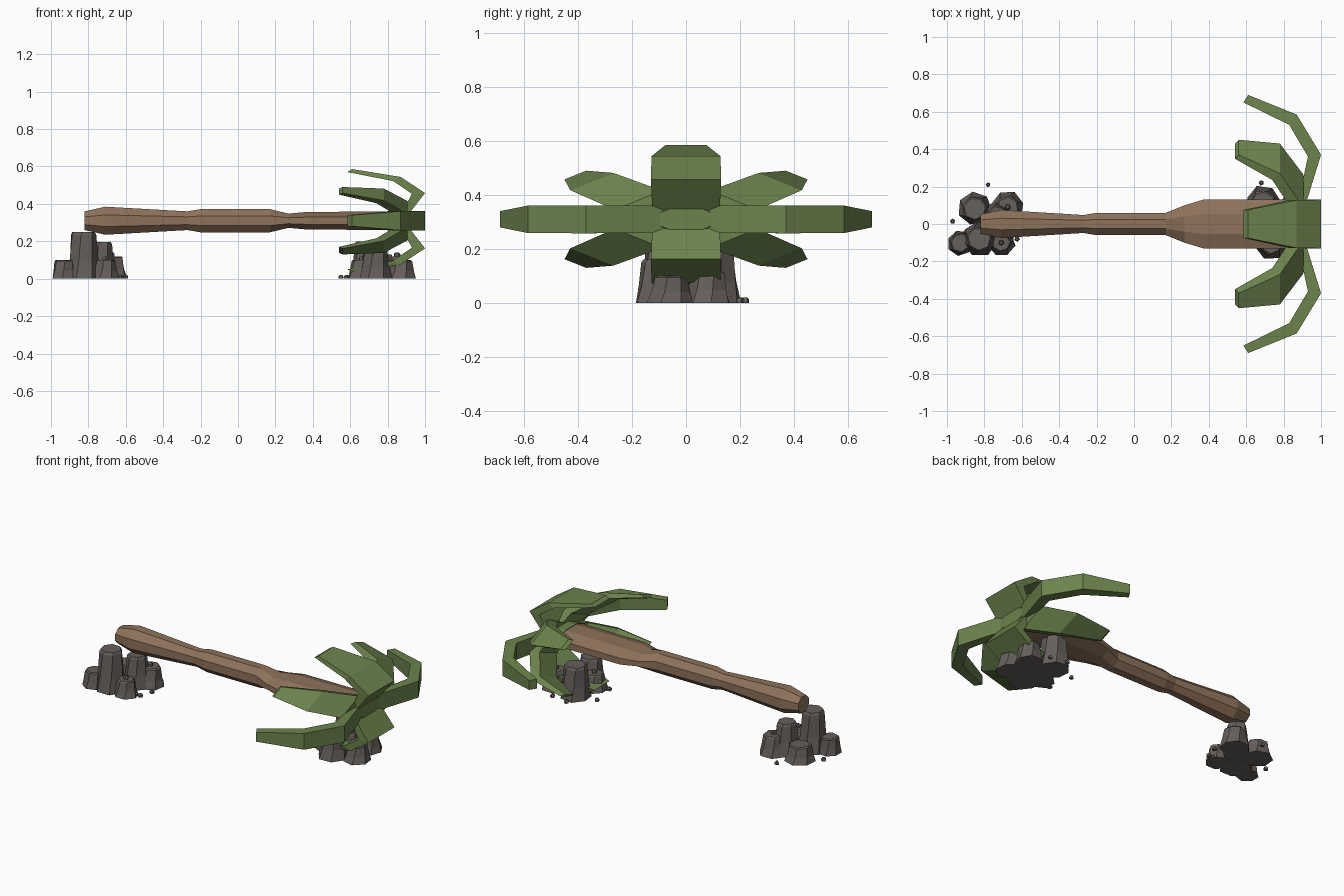
import bpy, bmesh, random
from math import cos, sin, pi, radians

if "Cube" in bpy.data.objects:
    bpy.data.objects.remove(bpy.data.objects["Cube"])

random.seed(4)
AXIS_Z = 0.31      # height of the trunk axis
SQUASH = 0.4       # crown is flattened vertically


def material(name, rgb):
    m = bpy.data.materials.new(name)
    m.diffuse_color = (*rgb, 1)
    m.use_nodes = True
    m.node_tree.nodes["Principled BSDF"].inputs["Base Color"].default_value = m.diffuse_color
    return m


BARK = material("bark", (0.27, 0.17, 0.105))
LEAF = material("leaf", (0.15, 0.23, 0.075))
ROCK = material("rock", (0.13, 0.115, 0.108))


def loft(name, rings, mat):
    """Skin a list of equal-length point rings and cap both ends."""
    bm = bmesh.new()
    vs = [[bm.verts.new(p) for p in r] for r in rings]
    n = len(vs[0])
    for a, b in zip(vs, vs[1:]):
        for i in range(n):
            j = (i + 1) % n
            bm.faces.new((a[i], a[j], b[j], b[i]))
    bm.faces.new(vs[0][::-1])
    bm.faces.new(vs[-1])
    bmesh.ops.recalc_face_normals(bm, faces=bm.faces)
    me = bpy.data.meshes.new(name)
    bm.to_mesh(me)
    bm.free()
    ob = bpy.data.objects.new(name, me)
    me.materials.append(mat)
    bpy.context.collection.objects.link(ob)
    return ob


def ellipse_ring(x, ry, rz, n=8, turn=0.0):
    k = 1 / cos(pi / n)
    return [(x, ry * k * cos(2 * pi * (i + .5) / n + turn),
             AXIS_Z + rz * k * sin(2 * pi * (i + .5) / n + turn)) for i in range(n)]


# Trunk: x, half width, half height
trunk = [(-0.82, .052, .05), (-0.71, .075, .075), (-0.27, .048, .05), (-0.2, .06, .062),
         (0.17, .06, .062), (0.27, .10, .038), (0.37, .13, .047), (0.88, .13, .05)]
loft("trunk", [ellipse_ring(*s) for s in trunk], BARK)

# Crown hub joining the fronds
loft("crown_hub", [ellipse_ring(x, r, r * SQUASH) for x, r in
                   ((.80, .132), (.90, .132), (.915, .11))], LEAF)

# Frond sections: outer x, outer radius, inner x, inner radius, half width
LONG = [(.91, .08, .87, .08, .125), (1.0, .37, .93, .36, .13),
        (.87, .585, .83, .53, .128), (.61, .69, .585, .65, .075)]
SHORT = [(.91, .08, .86, .08, .11), (.905, .25, .85, .22, .125),
         (.78, .495, .74, .445, .113), (.56, .58, .54, .55, .057)]


def frond(name, sections, angle):
    c, s = cos(radians(angle)), sin(radians(angle))

    def place(x, r, w):
        return (x, r * c - w * s, AXIS_Z + SQUASH * (r * s + w * c))
    rings = [[place(xo, ro, -w), place(xo, ro, w), place(xi, ri, w), place(xi, ri, -w)]
             for xo, ro, xi, ri, w in sections]
    loft(name, rings, LEAF)


for k in range(8):
    frond(f"frond_{k + 1}", SHORT if k % 2 else LONG, k * 45)


# Rocks: faceted flared columns
def rock(name, x, y, h, base, top, n=7):
    turn = random.uniform(0, pi)
    jit = [random.uniform(.93, 1.06) for _ in range(n)]
    rings = []
    for t, r in ((0, base), (.4, base * .45 + top * .55), (.94, top), (1, top * .88)):
        rings.append([(x + r * jit[i] * cos(turn + 2 * pi * i / n),
                       y + r * jit[i] * sin(turn + 2 * pi * i / n), h * t) for i in range(n)])
        turn += .12
    loft(name, rings, ROCK)


def pebble(name, x, y, z=0.0):
    r = random.uniform(.012, .017)
    a = random.uniform(0, pi)
    loft(name, [[(x + r * k * cos(a + i * pi / 2.5), y + r * k * sin(a + i * pi / 2.5), z + dz)
                 for i in range(5)] for dz, k in ((0, 1.1), (.012, 1.1), (.02, .6))], ROCK)


# x, y, height, base radius, top radius
left_rocks = [(-.83, -.08, .25, .095, .07), (-.73, .04, .195, .085, .06),
              (-.85, .08, .10, .09, .065), (-.93, -.10, .10, .07, .055),
              (-.675, .09, .12, .085, .06), (-.71, -.10, .10, .075, .052)]
right_rocks = [(.69, .11, .20, .095, .07), (.73, -.10, .16, .09, .065),
               (.87, -.06, .10, .085, .06), (.85, .08, .12, .085, .06),
               (.66, -.03, .10, .08, .055), (.77, .0, .13, .09, .06)]
left_pebbles = [(-.78, .21), (-.97, .015), (-.625, -.08), (-.66, -.08), (-.60, .0),
                (-.675, .09, .12), (-.71, -.10, .10)]
right_pebbles = [(.55, .10), (.68, .22), (.79, .20), (.58, -.06),
                 (.85, .08, .12), (.66, -.03, .10)]
for side, rocks, pebbles in (("left", left_rocks, left_pebbles),
                             ("right", right_rocks, right_pebbles)):
    for i, r in enumerate(rocks):
        rock(f"{side}_rock_{i + 1}", *r)
    for i, p in enumerate(pebbles):
        pebble(f"{side}_pebble_{i + 1}", *p)
